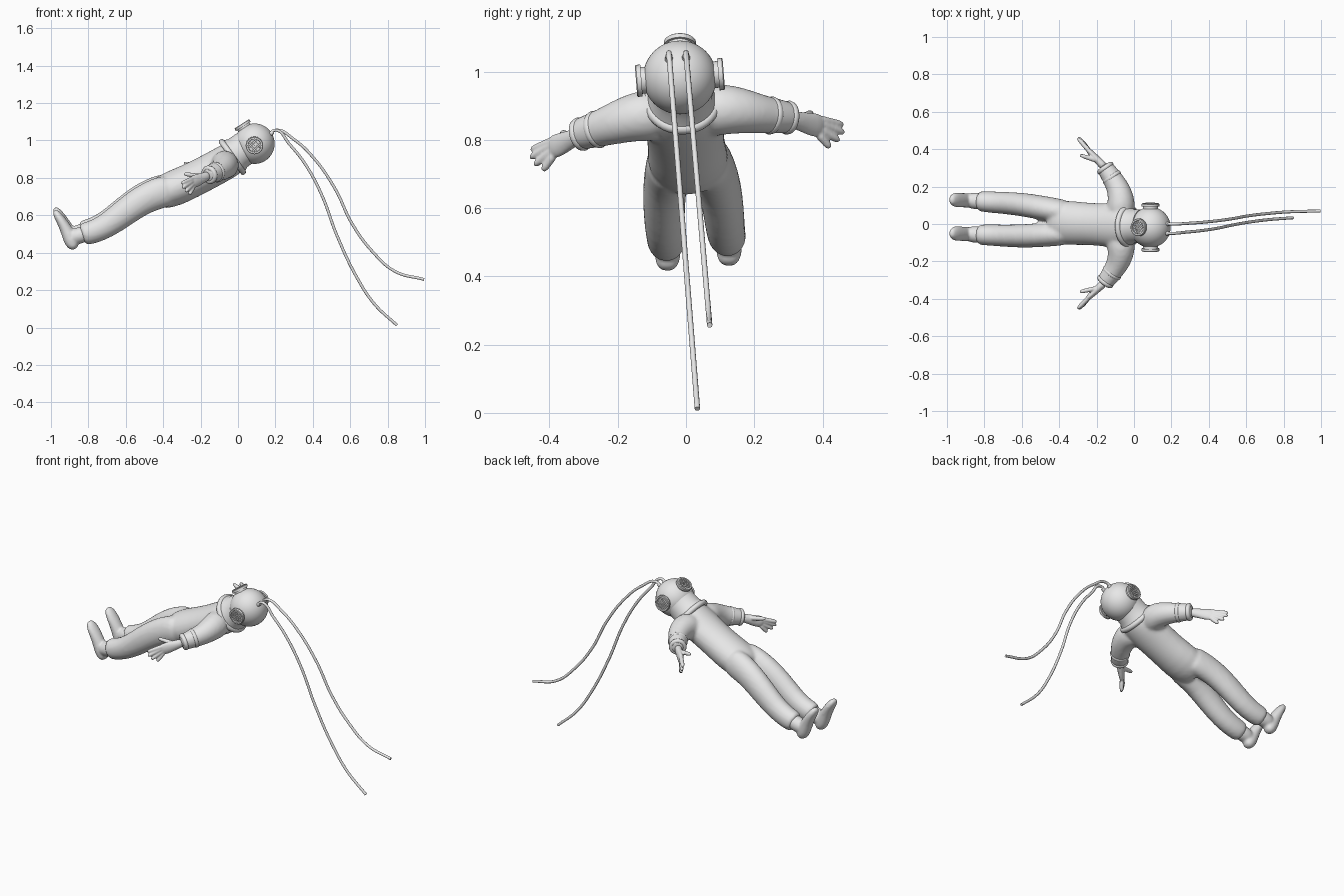
import bpy, bmesh, math
from mathutils import Vector

cube = bpy.data.objects.get("Cube")
if cube:
    bpy.data.objects.remove(cube)

grey = bpy.data.materials.new("plain_grey")
grey.use_nodes = True
grey.diffuse_color = (0.8, 0.8, 0.8, 1)
grey.node_tree.nodes["Principled BSDF"].inputs["Base Color"].default_value = grey.diffuse_color

ROLL = 0.08
SIDE = Vector((0, 1, ROLL))


def place(s, x, y, z):
    """Mirrored body point with the slight yaw and roll of the pose."""
    return Vector((x, s * y - 0.013 - 0.055 * x, z + s * y * ROLL))


def loft(bm, stations, ref=SIDE, axis=None, sides=16):
    """Skin elliptical rings: each station is (centre, side radius, depth radius)."""
    rings = []
    for i, (c, rs, rd) in enumerate(stations):
        a = stations[max(i - 1, 0)][0]
        b = stations[min(i + 1, len(stations) - 1)][0]
        t = axis or (b - a).normalized()
        d = t.cross(ref).normalized()
        w = d.cross(t)
        rings.append([bm.verts.new(c + w * rs * math.cos(k * math.tau / sides)
                                   + d * rd * math.sin(k * math.tau / sides))
                      for k in range(sides)])
    for p, q in zip(rings, rings[1:]):
        for k in range(sides):
            n = (k + 1) % sides
            bm.faces.new((p[k], p[n], q[n], q[k]))
    bm.faces.new(rings[0][::-1])
    bm.faces.new(rings[-1])


def finish(name, bm, subsurf=0, remesh=0, angle=180):
    bmesh.ops.recalc_face_normals(bm, faces=bm.faces)
    me = bpy.data.meshes.new(name)
    bm.to_mesh(me)
    bm.free()
    ob = bpy.data.objects.new(name, me)
    bpy.context.collection.objects.link(ob)
    me.materials.append(grey)
    for p in me.polygons:
        p.use_smooth = True
    if angle < 180:
        bpy.ops.object.select_all(action='DESELECT')
        ob.select_set(True)
        bpy.context.view_layer.objects.active = ob
        bpy.ops.object.shade_smooth_by_angle(angle=math.radians(angle))
    if subsurf:
        ob.modifiers.new("round", 'SUBSURF').levels = subsurf
        ob.modifiers["round"].render_levels = subsurf
    if remesh:
        m = ob.modifiers.new("merge", 'REMESH')
        m.mode, m.voxel_size, m.use_smooth_shade = 'VOXEL', remesh, True
        m = ob.modifiers.new("soften", 'SMOOTH')
        m.factor, m.iterations = 0.5, 5
    return ob


def ring(name, centre, axis, major, minor):
    """Rounded band around an axis."""
    bm = bmesh.new()
    axis = axis.normalized()
    u = axis.orthogonal().normalized()
    v = axis.cross(u)
    loops = []
    for i in range(40):
        r = u * math.cos(i * math.tau / 40) + v * math.sin(i * math.tau / 40)
        loops.append([bm.verts.new(centre + r * (major + minor * math.cos(j * math.tau / 10))
                                   + axis * minor * math.sin(j * math.tau / 10))
                      for j in range(10)])
    for i in range(40):
        p, q = loops[i], loops[(i + 1) % 40]
        for j in range(10):
            k = (j + 1) % 10
            bm.faces.new((p[j], p[k], q[k], q[j]))
    return finish(name, bm)


# Suit: torso, legs and sleeves merged into one soft skin
torso = [(0.0, .925, .092, .083), (-.03, .905, .11, .093), (-.08, .875, .128, .095),
         (-.15, .837, .118, .095), (-.25, .785, .114, .096), (-.34, .745, .123, .1),
         (-.42, .715, .115, .09), (-.45, .70, .08, .06)]
leg = [(-.34, .06, .745, .06, .085), (-.42, .063, .727, .066, .088), (-.51, .075, .69, .066, .081),
       (-.60, .085, .627, .064, .076), (-.70, .088, .55, .06, .068), (-.78, .088, .515, .058, .064),
       (-.825, .09, .507, .056, .062), (-.835, .09, .503, .048, .053)]
arm = [(-.08, .05, .875, .08), (-.065, .12, .882, .077), (-.075, .17, .872, .069),
       (-.09, .21, .862, .061), (-.115, .25, .852, .055), (-.15, .30, .842, .049),
       (-.165, .32, .838, .043)]
bm = bmesh.new()
loft(bm, [(place(0, x, 0, z), w, d) for x, z, w, d in torso])
for s in (-1, 1):
    loft(bm, [(place(s, x, y, z), w, d) for x, y, z, w, d in leg])
    loft(bm, [(place(s, x, y, z), r, r) for x, y, z, r in arm], Vector((0, 0, 1)))
finish("diving_suit", bm, subsurf=1, remesh=0.01)

# Boots, cuffs and gloves for both sides
foot = [(-.869, .427, .018, .012), (-.878, .44, .034, .033), (-.893, .475, .041, .042),
        (-.917, .53, .038, .034), (-.945, .58, .042, .027), (-.968, .613, .036, .023),
        (-.982, .636, .016, .011)]
fingers = [((-.235, .385, .79), (-.26, .42, .745)), ((-.235, .385, .805), (-.28, .445, .763)),
           ((-.235, .385, .82), (-.295, .458, .785)), ((-.235, .385, .83), (-.30, .455, .808)),
           ((-.195, .34, .835), (-.287, .365, .85))]
palm = [(-.155, .305, .84, .026, .024), (-.185, .335, .828, .027, .021), (-.215, .365, .817, .035, .018),
        (-.24, .39, .81, .036, .016), (-.25, .4, .806, .026, .01)]
for s, label in ((-1, "right"), (1, "left")):
    bm = bmesh.new()
    loft(bm, [(place(s, x, .09, z), w, d) for x, z, w, d in foot])
    loft(bm, [(place(s, x, .09, z), r, r) for x, z, r in
              ((-.80, .512, .045), (-.84, .503, .046), (-.875, .49, .044), (-.895, .475, .03))])
    finish(label + "_boot", bm, subsurf=1, remesh=0.007)

    bm = bmesh.new()
    loft(bm, [(place(s, x, y, z), w, d) for x, y, z, w, d in palm], Vector((0, 0, 1)))
    for a, b in fingers:
        a, b = place(s, *a), place(s, *b)
        loft(bm, [(a.lerp(b, f), r, r) for f, r in
                  ((0, .013), (.3, .0135), (.6, .0125), (.9, .012), (1.05, .006))],
             Vector((0, 0, 1)), sides=10)
    finish(label + "_glove", bm, subsurf=1, remesh=0.004)

    along = place(s, -.165, .32, .838) - place(s, -.115, .25, .852)
    ring(label + "_cuff", place(s, -.153, .303, .841), along, .036, .014)
    ring(label + "_sleeve_fold", place(s, -.118, .255, .851), along, .043, .013)

# Collar and neck of the helmet
neck_axis = Vector((.82, 0, .58)).normalized()
collar = place(0, -.03, 0, .912)
ring("collar", collar, neck_axis, .098, .016)
bm = bmesh.new()
loft(bm, [(collar + neck_axis * h, r, r) for h, r in
          ((-.01, .104), (.015, .1), (.035, .09), (.09, .09))], axis=neck_axis, sides=40)
finish("helmet_neck", bm, angle=40)

# Helmet ball
centre = place(0, .088, 0, .983)
bm = bmesh.new()
bmesh.ops.create_uvsphere(bm, u_segments=48, v_segments=24, radius=.108)
bmesh.ops.translate(bm, verts=bm.verts, vec=centre)
finish("helmet", bm)


# Viewports: flanged tube, recessed pane and crossed guard bars
def viewport(name, axis, reach):
    axis = axis.normalized()
    u = axis.cross(SIDE if abs(axis.y) < .5 else Vector((1, 0, 0))).normalized()
    v = axis.cross(u)
    bm = bmesh.new()
    loft(bm, [(centre + axis * (reach + h), r, r) for h, r in
              ((-.045, .039), (-.016, .039), (-.016, .047), (-.003, .047),
               (0, .044), (0, .036), (-.009, .034))], ref=u, axis=axis, sides=32)
    for p, q in ((u + v, u - v), (u - v, u + v)):
        for off in (-.02, -.01, 0, .01, .02):
            half = math.sqrt(.036 ** 2 - off ** 2)
            mid = centre + axis * (reach - .004) + q.normalized() * off
            loft(bm, [(mid + p.normalized() * e * half, .0018, .0018) for e in (-1, 1)],
                 ref=axis, sides=6)
    finish(name, bm, angle=35)


viewport("front_viewport", Vector((-.54, 0, .84)), .126)
viewport("right_viewport", -SIDE, .129)
viewport("left_viewport", SIDE, .129)

# Air hoses with their fittings
hoses = {"right_hose": (-.05, .08, [(.2, 1.055), (.275, .98), (.355, .88), (.445, .715),
                                    (.53, .49), (.64, .26), (.73, .125), (.85, .012)]),
         "left_hose": (.0, .087, [(.2, 1.055), (.3, 1.005), (.41, .9), (.52, .74),
                                  (.61, .555), (.72, .405), (.84, .30), (.995, .257)])}
for name, (y0, slope, path) in hoses.items():
    path = [(.165, 1.025)] + path
    cu = bpy.data.curves.new(name, 'CURVE')
    cu.dimensions = '3D'
    cu.bevel_depth, cu.bevel_resolution, cu.use_fill_caps = .008, 3, True
    sp = cu.splines.new('BEZIER')
    sp.bezier_points.add(len(path) - 1)
    for bp, (x, z) in zip(sp.bezier_points, path):
        bp.co = (x, y0 + (1.055 - z) * slope, z)
        bp.handle_left_type = bp.handle_right_type = 'AUTO'
    cu.materials.append(grey)
    bpy.context.collection.objects.link(bpy.data.objects.new(name, cu))
    bm = bmesh.new()
    a, b = Vector((.155, y0, 1.02)), Vector((.187, y0, 1.046))
    loft(bm, [(a, .012, .012), (b, .011, .011)])
    finish(name + "_fitting", bm, angle=40)
